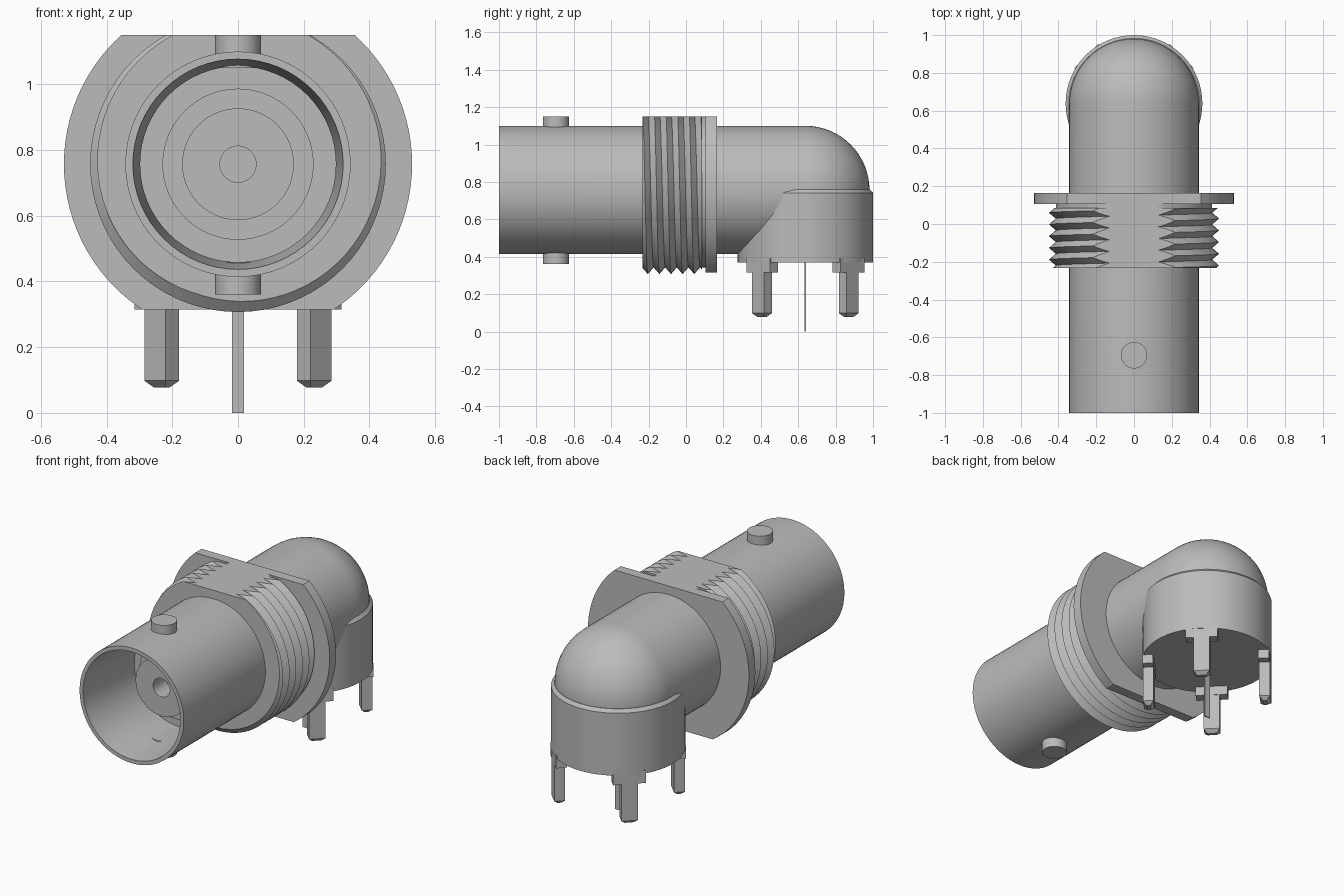
import bpy, bmesh, math
from mathutils import Vector, Matrix

if "Cube" in bpy.data.objects:
    bpy.data.objects.remove(bpy.data.objects["Cube"], do_unlink=True)

AXIS_Z = 0.757      # height of the barrel axis
ELBOW_Y = 0.638     # vertical axis of the elbow
R = 0.343           # barrel radius
TOP, BOTTOM = 1.15, 0.315

metal = bpy.data.materials.new("grey metal")
metal.use_nodes = True
grey = (0.5, 0.5, 0.5, 1)
metal.diffuse_color = grey
metal.node_tree.nodes["Principled BSDF"].inputs["Base Color"].default_value = grey


def finish(bm, name):
    bmesh.ops.remove_doubles(bm, verts=bm.verts, dist=1e-5)
    bmesh.ops.recalc_face_normals(bm, faces=bm.faces)
    me = bpy.data.meshes.new(name)
    bm.to_mesh(me)
    bm.free()
    ob = bpy.data.objects.new(name, me)
    bpy.context.collection.objects.link(ob)
    me.materials.append(metal)
    bpy.ops.object.select_all(action='DESELECT')
    ob.select_set(True)
    bpy.context.view_layer.objects.active = ob
    bpy.ops.object.shade_smooth_by_angle(angle=math.radians(30))
    return ob


def lathe(profile, centre, axis, steps=64):
    """Revolve (radius, distance along axis) points; axis is 'Y' or 'Z'."""
    bm = bmesh.new()
    centre = Vector(centre)
    along = Vector((0, 1, 0)) if axis == 'Y' else Vector((0, 0, 1))
    vs = [bm.verts.new(centre + Vector((r, 0, 0)) + along * d) for r, d in profile]
    es = [bm.edges.new(p) for p in zip(vs, vs[1:])]
    bmesh.ops.spin(bm, geom=vs + es, cent=centre, axis=along,
                   angle=2 * math.pi, steps=steps)
    bmesh.ops.remove_doubles(bm, verts=bm.verts, dist=1e-5)
    return bm


def slice_off(bm, co, no):
    """Remove everything beyond the plane and cap the cut."""
    geom = bm.verts[:] + bm.edges[:] + bm.faces[:]
    cut = bmesh.ops.bisect_plane(bm, geom=geom, plane_co=co, plane_no=no,
                                 clear_outer=True)["geom_cut"]
    edges = [e for e in cut if isinstance(e, bmesh.types.BMEdge) and e.is_boundary]
    bmesh.ops.holes_fill(bm, edges=edges, sides=0)


# Barrel with stepped socket, ending in a rounded elbow
dome = [(R * math.cos(a), ELBOW_Y + R * math.sin(a))
        for a in [math.pi / 2 * i / 16 for i in range(16)]] + [(0, ELBOW_Y + R)]
socket = [(0, -0.60), (0.055, -0.60), (0.055, -0.72), (0.17, -0.72),
          (0.17, -0.60), (0.23, -0.60), (0.23, -0.55), (0.298, -0.55),
          (0.298, -0.72), (0.32, -1.0), (R, -1.0)]
finish(lathe(socket + dome, (0, 0, AXIS_Z), 'Y'), "barrel")

# Bayonet studs above and below the barrel
for name, z0, z1 in (("upper_stud", 1.05, TOP), ("lower_stud", 0.36, 0.46)):
    finish(lathe([(0, z0), (0.07, z0), (0.07, z1), (0, z1)],
                 (0, -0.695, 0), 'Z', 32), name)

# Flange with flats at top and bottom
bm = lathe([(0, 0.105), (0.53, 0.105), (0.53, 0.165), (0, 0.165)],
           (0, 0, AXIS_Z), 'Y', 96)
slice_off(bm, (0, 0, TOP), (0, 0, 1))
slice_off(bm, (0, 0, BOTTOM), (0, 0, -1))
finish(bm, "flange")

# Plain neck between thread and flange
bm = lathe([(0, 0.07), (0.414, 0.07), (0.414, 0.11), (0, 0.11)],
           (0, 0, AXIS_Z), 'Y')
slice_off(bm, (0, 0, TOP), (0, 0, 1))
finish(bm, "thread_neck")

# Helical thread, trimmed to length and flattened on top
bm = bmesh.new()
N, ROWS, PITCH = 72, 20, 0.062
grid = {}
for j in range(ROWS):
    for i in range(N):
        a = 2 * math.pi * i / N
        r = 0.45 if j % 2 else 0.414
        y = -0.39 + PITCH * (j / 2 + i / N)
        grid[i, j] = bm.verts.new((r * math.sin(a), y, AXIS_Z + r * math.cos(a)))
for i in range(N):
    grid_next = (lambda j: grid[i + 1, j]) if i < N - 1 else (lambda j: grid.get((0, j + 2)))
    for j in range(ROWS - 3):
        bm.faces.new((grid[i, j], grid_next(j), grid_next(j + 1), grid[i, j + 1]))
bmesh.ops.delete(bm, geom=[v for v in bm.verts if not v.link_faces], context='VERTS')
slice_off(bm, (0, -0.232, 0), (0, -1, 0))
slice_off(bm, (0, 0.085, 0), (0, 1, 0))
slice_off(bm, (0, 0, TOP), (0, 0, 1))
finish(bm, "thread")

# Base cup under the elbow
finish(lathe([(0, 0.37), (0.362, 0.37), (0.362, 0.742), (0.345, 0.76), (0, 0.76)],
             (0, ELBOW_Y, 0), 'Z'), "base_cup")


def block(name, angle, radius, width, depth, z0, z1, chamfer=0.0):
    """Upright block turned to face outwards from the elbow axis."""
    bm = bmesh.new()
    bmesh.ops.create_cube(bm, size=1)
    for v in bm.verts:
        low = v.co.z < 0
        inset = 2 * chamfer if low else 0
        v.co = Vector((v.co.x * depth + radius, v.co.y * width, z0 if low else z1))
    if chamfer:
        # Tapered tip below the straight shank
        bottom = [f for f in bm.faces if all(abs(v.co.z - z0) < 1e-6 for v in f.verts)]
        for v in bottom[0].verts:
            v.co.z = z0 + chamfer
        tip = bmesh.ops.extrude_face_region(bm, geom=bottom)["geom"]
        for v in tip:
            if isinstance(v, bmesh.types.BMVert):
                v.co.z = z0
                v.co.x = radius + (v.co.x - radius) * (1 - 2 * chamfer / depth)
                v.co.y *= 1 - 2 * chamfer / width
        bmesh.ops.delete(bm, geom=bottom, context='FACES_ONLY')
    bm.transform(Matrix.Translation((0, ELBOW_Y, 0)) @ Matrix.Rotation(angle, 4, 'Z'))
    finish(bm, name)


# Four mounting pegs with shoulders
for k, side in enumerate(("back_left", "back_right", "front_right", "front_left")):
    ang = math.pi / 4 + k * math.pi / 2
    block(side + "_shoulder", ang, 0.326, 0.18, 0.06, BOTTOM, 0.39)
    block(side + "_peg", ang, 0.328, 0.09, 0.06, 0.078, 0.38, 0.02)

# Thin centre contact
block("centre_contact", math.pi / 2, 0, 0.036, 0.007, 0.0, 0.40)
